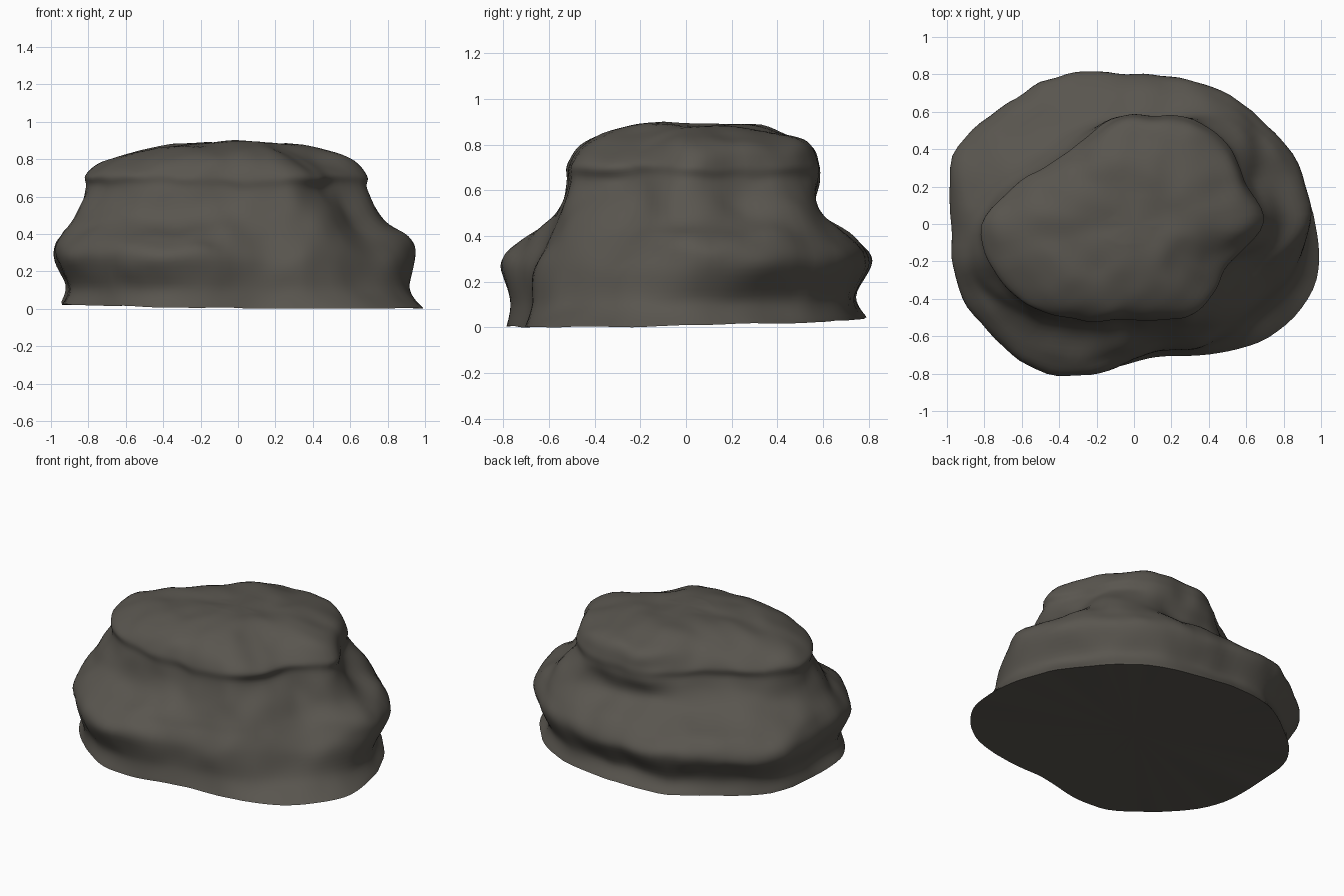
import bpy, bmesh, math
from mathutils import Vector, noise

cube = bpy.data.objects.get("Cube")
if cube:
    bpy.data.objects.remove(cube, do_unlink=True)

SIDES, STEPS = 108, 6

# Outlines of the rock, in hundredths: radius every 20 degrees from +x
foot = [97, 90, 85, 81, 78, 80, 86, 90, 97, 94, 97, 92, 88, 78, 72, 80, 94, 102]
waist = [92, 85, 82, 79, 74, 75, 82, 88, 96, 91, 93, 91, 85, 77, 69, 75, 82, 90]
bulge = [95, 93, 88, 84, 80, 82, 90, 95, 104, 97, 99, 97, 92, 80, 69, 74, 76, 84]
rim = [91, 87, 84, 78, 74, 74, 82, 88, 98, 94, 94, 91, 82, 71, 63, 68, 71, 74]
shelf = [77, 71, 78, 67, 59, 58, 60, 63, 75, 86, 87, 77, 64, 57, 56, 62, 65, 63]
shoulder = [69, 63, 66, 64, 59, 58, 54, 54, 64, 81, 77, 70, 60, 52, 53, 57, 55, 55]
brow = [59, 56, 58, 57, 53, 53, 46, 45, 51, 66, 62, 55, 49, 44, 45, 45, 39, 42]

# Stack of layers: outline, height, scale
layers = [
    (foot, 0.02, 1.0), (waist, 0.12, 1.0), (bulge, 0.28, 1.0), (rim, 0.39, 1.0),
    (shelf, 0.5, 1.0), (shoulder, 0.64, 1.0), (shoulder, 0.72, 0.99),
    (brow, 0.815, 1.0), (brow, 0.875, 0.62), (brow, 0.89, 0.25),
]


def spline(a, b, c, d, t):
    """Smooth curve from b to c."""
    return b + 0.5 * t * (c - a + t * (2 * a - 5 * b + 4 * c - d + t * (3 * (b - c) + d - a)))


def radius(outline, turn):
    n = len(outline)
    i = int(turn * n)
    picks = [outline[(i + k) % n] / 100 for k in (-1, 0, 1, 2)]
    return spline(*picks, turn * n - i)


def ring_point(layer, turn):
    outline, height, scale = layer
    angle = turn * math.tau
    r = radius(outline, turn) * scale
    x, y = r * math.cos(angle), r * math.sin(angle)
    tilt = 0.02 * (y - x / 2) * (1 - height)
    return Vector((x, y, height + tilt))


def weathered(p):
    """Shift a point by soft lumps, weaker near the ground."""
    lumps = noise.noise_vector(p * 3.2) * 0.022 + noise.noise_vector(p * 7) * 0.012
    q = p + lumps * min(1.0, 0.4 + p.z * 2)
    q.z = max(q.z, 0.0)
    return q


# Loft the layers into one stone
bm = bmesh.new()
rings = []
for level in range(len(layers) - 1):
    near = [layers[min(max(level + k, 0), len(layers) - 1)] for k in (-1, 0, 1, 2)]
    last = level == len(layers) - 2
    for step in range(STEPS + last):
        ring = []
        for s in range(SIDES):
            pts = [ring_point(layer, s / SIDES) for layer in near]
            ring.append(bm.verts.new(weathered(spline(*pts, step / STEPS))))
        rings.append(ring)

for low, high in zip(rings, rings[1:]):
    for s in range(SIDES):
        t = (s + 1) % SIDES
        bm.faces.new((low[s], low[t], high[t], high[s]))

# Close the crown and the slightly hollow underside
crown = bm.verts.new(weathered(Vector((0, 0, 0.89))))
hollow = bm.verts.new((0, 0, 0.035))
for s in range(SIDES):
    t = (s + 1) % SIDES
    bm.faces.new((rings[-1][s], rings[-1][t], crown))
    bm.faces.new((rings[0][t], rings[0][s], hollow))
bmesh.ops.recalc_face_normals(bm, faces=bm.faces)

mesh = bpy.data.meshes.new("rock")
bm.to_mesh(mesh)
bm.free()
rock = bpy.data.objects.new("rock", mesh)
bpy.context.collection.objects.link(rock)

# Dark stone colour
stone = bpy.data.materials.new("dark stone")
stone.use_nodes = True
colour = (0.1, 0.092, 0.078, 1)
stone.diffuse_color = colour
stone.node_tree.nodes["Principled BSDF"].inputs["Base Color"].default_value = colour
mesh.materials.append(stone)

# Smooth surface with a sharp bottom rim
bpy.context.view_layer.objects.active = rock
rock.select_set(True)
bpy.ops.object.shade_smooth_by_angle(angle=math.radians(50))
